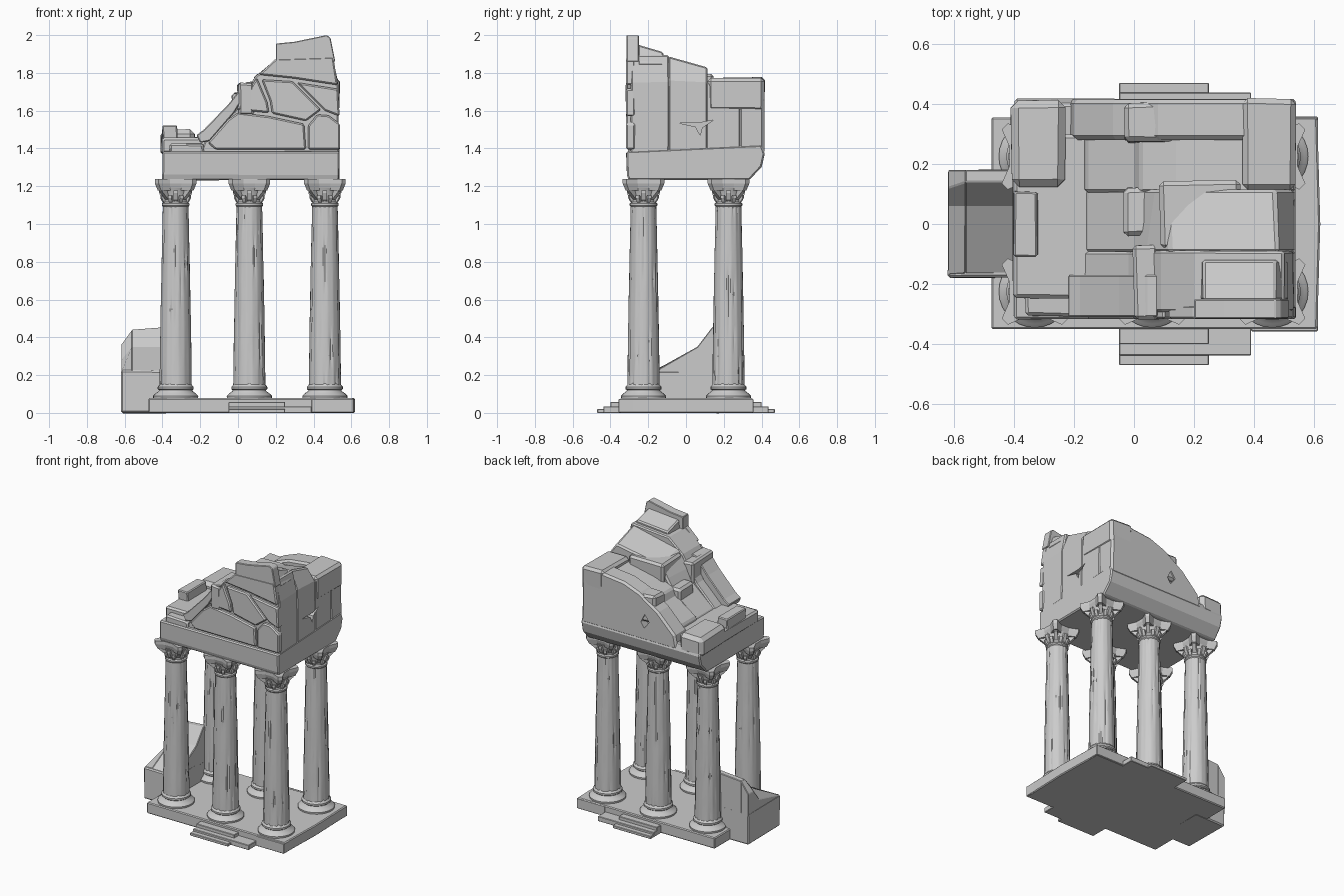
import bpy, bmesh, math, random
from mathutils import Vector

random.seed(4)
stone = bpy.data.materials.new("weathered_stone")
stone.diffuse_color = (0.6, 0.6, 0.6, 1)


def finish(name, bm, bevel=0.0, smooth=None):
    bmesh.ops.recalc_face_normals(bm, faces=bm.faces)
    me = bpy.data.meshes.new(name)
    bm.to_mesh(me)
    bm.free()
    me.materials.append(stone)
    ob = bpy.data.objects.new(name, me)
    bpy.context.collection.objects.link(ob)
    if bevel:
        mod = ob.modifiers.new("worn_edges", 'BEVEL')
        mod.width = bevel
        mod.segments = 1
        mod.limit_method = 'ANGLE'
        mod.angle_limit = math.radians(35)
    if smooth:
        bpy.ops.object.select_all(action='DESELECT')
        ob.select_set(True)
        bpy.context.view_layer.objects.active = ob
        bpy.ops.object.shade_smooth_by_angle(angle=math.radians(smooth))
    return ob


def prism(name, axis, pts, a, b, bevel=0.008, jitter=0.0, end=None):
    """Outline pts swept from a to b along axis; end is an optional second outline."""
    place = {'x': lambda p, t: (t, p[0], p[1]),
             'y': lambda p, t: (p[0], t, p[1]),
             'z': lambda p, t: (p[0], p[1], t)}[axis]
    bm = bmesh.new()
    rings = []
    for outline, t in ((pts, a), (end or pts, b)):
        rings.append([bm.verts.new(Vector(place(p, t)) + Vector(
            [random.uniform(-jitter, jitter) for _ in range(3)])) for p in outline])
    n = len(pts)
    bm.faces.new(rings[0])
    bm.faces.new(rings[1][::-1])
    for i in range(n):
        j = (i + 1) % n
        bm.faces.new((rings[0][i], rings[0][j], rings[1][j], rings[1][i]))
    return finish(name, bm, bevel)


def block(name, x0, x1, y0, y1, z0, z1, bevel=0.008, jitter=0.004):
    return prism(name, 'z', [(x0, y0), (x1, y0), (x1, y1), (x0, y1)], z0, z1, bevel, jitter)


def lathe(name, cx, cy, profile, sides, radius=lambda r, i, k: r, smooth=35):
    bm = bmesh.new()
    rings = []
    for k, (r, z) in enumerate(profile):
        rings.append([bm.verts.new((cx + radius(r, i, k) * math.cos(math.tau * i / sides),
                                    cy + radius(r, i, k) * math.sin(math.tau * i / sides), z))
                      for i in range(sides)])
    for lo, hi in zip(rings, rings[1:]):
        for i in range(sides):
            j = (i + 1) % sides
            bm.faces.new((lo[i], lo[j], hi[j], hi[i]))
    bm.faces.new(rings[0][::-1])
    bm.faces.new(rings[-1])
    return finish(name, bm, 0, smooth)


# platform with a slightly bowed right edge
prism("platform", 'z', [(-0.475, -0.35), (0.61, -0.35), (0.62, 0), (0.61, 0.355), (-0.475, 0.355)],
      0, 0.078, 0.006)
for s, side in ((-1, "front"), (1, "back")):
    for part, x0, x1, depth, z in (("low", -0.05, 0.25, 0.47, 0.02), ("mid", -0.05, 0.39, 0.437, 0.035),
                                   ("high", -0.05, 0.25, 0.40, 0.058)):
        y0, y1 = sorted((s * 0.33, s * depth))
        block(f"{side}_step_{part}", x0, x1, y0, y1, 0, z, 0.003, 0.0)
    y0, y1 = sorted((s * 0.2, s * 0.357))
    block(f"{side}_corner_slab", 0.39, 0.612, y0, y1, 0.002, 0.074, 0.003, 0.0)

# broken block beside the platform
block("side_block", -0.62, -0.37, -0.178, 0.18, 0, 0.225, 0.008, 0.003)
prism("side_block_top", 'x', [(-0.175, 0.2), (-0.17, 0.225), (0.06, 0.28), (0.12, 0.36), (0.18, 0.36), (0.18, 0.2)],
      -0.618, -0.56, 0.004, 0,
      [(-0.175, 0.2), (-0.165, 0.225), (0.06, 0.35), (0.14, 0.44), (0.18, 0.44), (0.18, 0.2)])
prism("side_block_peak", 'x', [(-0.165, 0.2), (-0.165, 0.225), (0.06, 0.35), (0.14, 0.44), (0.18, 0.44), (0.18, 0.2)],
      -0.562, -0.37, 0.004, 0,
      [(-0.165, 0.2), (-0.165, 0.22), (0.06, 0.35), (0.14, 0.455), (0.18, 0.455), (0.18, 0.2)])


# columns
def column(cx, cy):
    lathe("column_base", cx, cy, [(0.118, 0.07), (0.12, 0.09), (0.108, 0.102), (0.09, 0.115), (0.088, 0.12),
                                  (0.095, 0.126), (0.095, 0.138), (0.088, 0.146), (0.082, 0.155)], 28)
    levels = 12
    shaft = []
    for k in range(levels + 1):
        t = k / levels
        shaft.append((0.086 - 0.018 * t ** 1.3, 0.145 + 0.965 * t))
    # flutes are worn away at random
    worn = {(i, k): random.choice((0.99, 0.975, 0.945, 0.925)) for i in range(48) for k in range(levels + 1)}
    lathe("column_shaft", cx, cy, shaft, 48,
          lambda r, i, k: r * (worn[(i, k)] if i % 3 == 0 else random.uniform(0.985, 1.0)), 30)
    lathe("column_collar", cx, cy, [(0.066, 1.09), (0.073, 1.098), (0.073, 1.108), (0.066, 1.116),
                                    (0.067, 1.15), (0.083, 1.19)], 24)
    # two tiers of curled leaves, with larger ones under the corners
    bm = bmesh.new()
    for i in range(16):
        a = math.tau * i / 16
        corner = i % 4 == 2
        if i % 2:
            r0, z0, r1, z1, w = 0.062, 1.11, 0.084, 1.152, 0.010
        elif corner:
            r0, z0, r1, z1, w = 0.066, 1.13, 0.112, 1.185, 0.012
        else:
            r0, z0, r1, z1, w = 0.062, 1.12, 0.087, 1.178, 0.012
        u, v = Vector((math.cos(a), math.sin(a), 0)), Vector((-math.sin(a), math.cos(a), 0))
        c = Vector((cx, cy, 0))
        sec = [(r0, z0), (r0 + 0.012, z0 + 0.01), (r1, z1 - 0.014), (r1, z1), (r1 - 0.012, z1), (r0, z1 - 0.01)]
        sides = [[bm.verts.new(c + u * r + v * (s * w) + Vector((0, 0, z))) for r, z in sec] for s in (-1, 1)]
        bm.faces.new(sides[0])
        bm.faces.new(sides[1][::-1])
        for p in range(6):
            q = (p + 1) % 6
            bm.faces.new((sides[0][p], sides[0][q], sides[1][q], sides[1][p]))
    finish("capital_leaves", bm)
    # top plate with concave sides and clipped corners
    quarter = [(0.082, -0.03), (0.082, 0.03), (0.108, 0.088), (0.088, 0.108)]
    outline = []
    for q in range(4):
        c, s = (1, 0, -1, 0)[q], (0, 1, 0, -1)[q]
        outline += [(x * c - y * s, x * s + y * c) for x, y in quarter]
    lower = [(cx + x * 0.88, cy + y * 0.88) for x, y in outline]
    upper = [(cx + x * 1.02, cy + y * 1.02) for x, y in outline]
    prism("capital_plate", 'z', lower, 1.178, 1.215, 0, 0, upper)
    prism("capital_plate_rim", 'z', upper, 1.215, 1.238, 0)


for x in (-0.33, 0.06, 0.46):
    for y in (-0.225, 0.225):
        column(x, y)

# beam slab across the columns, swelling at the back
beam_section = [(-0.305, 1.232), (-0.315, 1.26), (-0.315, 1.385), (0.40, 1.42), (0.415, 1.37),
                (0.40, 1.30), (0.335, 1.232)]
prism("beam_slab", 'x', beam_section, -0.40, 0.538, 0.008, 0.003)

# low left end
block("left_slab", -0.405, -0.14, -0.25, 0.3, 1.37, 1.46, 0.012)
block("left_front_chunk", -0.36, -0.18, -0.305, -0.2, 1.37, 1.425, 0.01)
block("left_back_boulder", -0.408, -0.225, 0.12, 0.415, 1.36, 1.50, 0.025, 0.006)
block("left_small_block", -0.40, -0.32, -0.11, 0.11, 1.44, 1.52, 0.006)

# roof mass, cut into slices from front to back
front = [(-0.2, 1.37), (-0.17, 1.45), (-0.02, 1.6), (0.09, 1.78), (0.2, 1.87), (0.5, 1.895), (0.53, 1.75), (0.535, 1.37)]
mid_a = [(-0.18, 1.37), (-0.16, 1.46), (0.0, 1.6), (0.04, 1.7), (0.12, 1.81), (0.48, 1.89), (0.53, 1.76), (0.535, 1.37)]
mid_b = [(-0.18, 1.37), (-0.16, 1.46), (0.0, 1.59), (0.07, 1.69), (0.11, 1.77), (0.47, 1.83), (0.53, 1.75), (0.535, 1.37)]
rear = [(-0.18, 1.37), (-0.16, 1.48), (0.0, 1.59), (0.02, 1.64), (0.14, 1.69), (0.36, 1.74), (0.53, 1.75), (0.535, 1.37)]
back = [(-0.22, 1.37), (-0.2, 1.47), (-0.07, 1.6), (0.08, 1.7), (0.2, 1.745), (0.38, 1.765), (0.53, 1.765), (0.535, 1.37)]
prism("roof_front", 'y', front, -0.292, -0.09, 0.008, 0.002)
roof_mid = prism("roof_mid", 'y', mid_a, -0.095, 0.115, 0.01, 0, mid_b)
roof_rear = prism("roof_rear", 'y', rear, 0.105, 0.29, 0.01)
roof_back = prism("roof_back", 'y', back, 0.28, 0.415, 0.014)
block("roof_back_corner", 0.36, 0.536, 0.115, 0.417, 1.6, 1.775, 0.018)
block("roof_back_stone", -0.04, 0.14, 0.27, 0.405, 1.5, 1.69, 0.015, 0.008)
block("roof_top_stone", 0.09, 0.36, -0.08, 0.14, 1.6, 1.79, 0.015, 0.008)
block("roof_step_stone", -0.03, 0.08, -0.04, 0.12, 1.45, 1.645, 0.015, 0.008)

# crest at the peak
prism("crest", 'y', [(0.2, 1.86), (0.2, 1.955), (0.3, 1.965), (0.47, 2.0), (0.49, 1.985), (0.515, 1.86)],
      -0.315, -0.25, 0.004)
prism("crest_back", 'y', [(0.22, 1.84), (0.23, 1.93), (0.47, 1.95), (0.515, 1.84)], -0.255, -0.12, 0.008, 0,
      [(0.22, 1.84), (0.23, 1.89), (0.47, 1.91), (0.515, 1.84)])

# sloping cornice along the gable
prism("gable_cornice", 'y', [(-0.2, 1.43), (-0.22, 1.47), (-0.18, 1.50), (-0.05, 1.635), (0.04, 1.75), (0.08, 1.755),
                             (-0.02, 1.59), (-0.15, 1.44)], -0.31, -0.17, 0.005)
block("cornice_end", 0.0, 0.085, -0.32, -0.07, 1.58, 1.745, 0.012, 0.006)

# cracked stones on the gable face
gable = [
    [(-0.12, 1.395), (-0.16, 1.43), (-0.05, 1.555), (0.0, 1.59), (0.165, 1.57), (0.35, 1.53), (0.36, 1.395)],
    [(-0.01, 1.605), (0.1, 1.775), (0.155, 1.645), (0.165, 1.588)],
    [(0.11, 1.79), (0.2, 1.875), (0.505, 1.885), (0.528, 1.735), (0.3, 1.77)],
    [(0.18, 1.585), (0.17, 1.65), (0.125, 1.765), (0.29, 1.755), (0.44, 1.605), (0.36, 1.545)],
    [(0.31, 1.75), (0.53, 1.715), (0.538, 1.57), (0.46, 1.60)],
    [(0.37, 1.395), (0.37, 1.52), (0.42, 1.58), (0.48, 1.575), (0.54, 1.53), (0.54, 1.395)],
]
for i, outline in enumerate(gable):
    prism(f"gable_stone_{i + 1}", 'y', outline, -0.317, -0.27, 0.008)

# broken holes in the right side and the back
side_cut = prism("side_crack_cutter", 'x', [(-0.04, 1.535), (0.07, 1.535), (0.145, 1.55), (0.085, 1.51),
                                            (0.075, 1.47), (0.05, 1.515)], 0.49, 0.6, 0)
back_cut = prism("back_crack_cutter", 'y', [(0.0, 1.51), (0.035, 1.56), (0.065, 1.50), (0.04, 1.46)], 0.36, 0.5, 0)
for ob, cut in ((roof_mid, side_cut), (roof_rear, side_cut), (roof_back, back_cut)):
    mod = ob.modifiers.new("crack", 'BOOLEAN')
    mod.operation = 'DIFFERENCE'
    mod.solver = 'EXACT'
    mod.object = cut
for cut in (side_cut, back_cut):
    cut.hide_render = True
    cut.hide_set(True)
